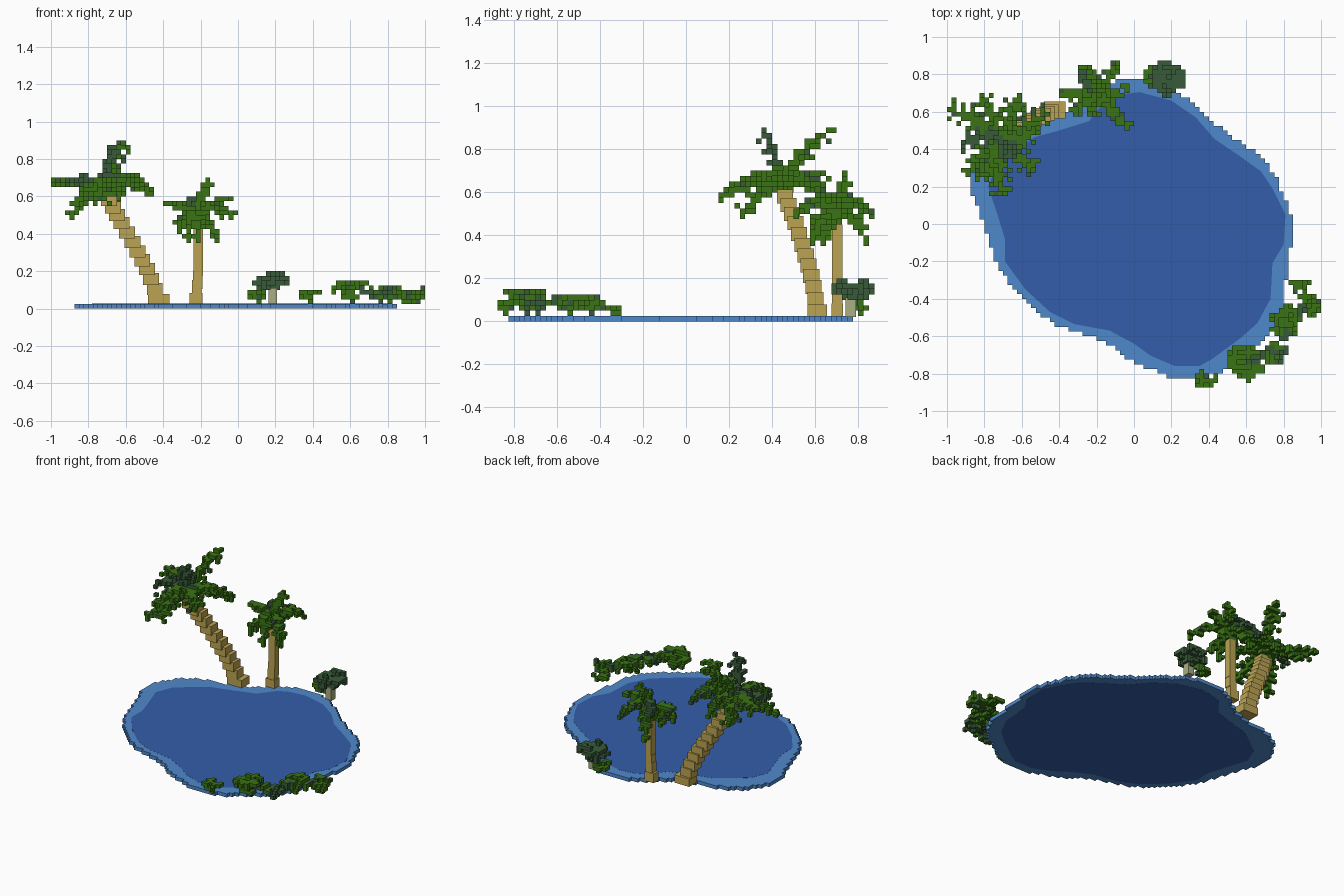
import bpy, bmesh, math, random
from mathutils import Vector, Matrix

if "Cube" in bpy.data.objects:
    bpy.data.objects.remove(bpy.data.objects["Cube"])

random.seed(4)
S = 0.025  # voxel size


def material(name, rgb):
    m = bpy.data.materials.new(name)
    m.diffuse_color = (*rgb, 1)
    m.use_nodes = True
    m.node_tree.nodes["Principled BSDF"].inputs["Base Color"].default_value = m.diffuse_color
    return m


SHALLOW = material("shallow blue", (0.078, 0.25, 0.60))
DEEP = material("deep blue", (0.034, 0.11, 0.41))
GREEN = material("leaf green", (0.042, 0.175, 0.007))
DARK = material("dark leaf green", (0.04, 0.105, 0.04))
TRUNK = material("tan bark", (0.50, 0.37, 0.085))
PALE = material("pale stem", (0.40, 0.43, 0.23))


def make(name, bm, mats):
    me = bpy.data.meshes.new(name)
    bm.to_mesh(me)
    bm.free()
    for m in mats:
        me.materials.append(m)
    ob = bpy.data.objects.new(name, me)
    bpy.context.collection.objects.link(ob)
    return ob


def voxels(name, cells, mats, hidden=(), z0=0.0):
    """Mesh of the exposed faces of a {(i, j, k): material slot} voxel set."""
    bm = bmesh.new()
    cache = {}

    def vert(p):
        if p not in cache:
            cache[p] = bm.verts.new((p[0] * S, p[1] * S, p[2] * S + z0))
        return cache[p]

    for c, slot in cells.items():
        if c in hidden:
            continue
        for a in range(3):
            u, v = (a + 1) % 3, (a + 2) % 3
            for d in (0, 1):
                n = list(c)
                n[a] += 1 if d else -1
                if tuple(n) in cells:
                    continue
                quad = []
                for du, dv in ((0, 0), (1, 0), (1, 1), (0, 1)):
                    p = list(c)
                    p[a] += d
                    p[u] += du
                    p[v] += dv
                    quad.append(vert(tuple(p)))
                f = bm.faces.new(quad if d else quad[::-1])
                f.material_index = slot
    return make(name, bm, mats)


def inside(x, y, poly):
    hit = False
    for (x1, y1), (x2, y2) in zip(poly, poly[1:] + poly[:1]):
        if (y1 > y) != (y2 > y) and x < (x2 - x1) * (y - y1) / (y2 - y1) + x1:
            hit = not hit
    return hit


# Pond: blocky shallow rim and a smooth-edged deep centre
RIM = [(-.07, .775), (.07, .775), (.17, .75), (.27, .68), (.41, .56), (.54, .45), (.67, .38),
       (.75, .27), (.81, .13), (.85, 0), (.845, -.11), (.82, -.2), (.81, -.35), (.8, -.45),
       (.73, -.59), (.59, -.7), (.46, -.79), (.33, -.835), (.22, -.835), (.11, -.785),
       (-.02, -.73), (-.1, -.66), (-.24, -.6), (-.4, -.55), (-.53, -.465), (-.65, -.35),
       (-.73, -.21), (-.78, -.08), (-.82, .05), (-.875, .19), (-.865, .32), (-.8, .43),
       (-.7, .52), (-.45, .57), (-.32, .61), (-.21, .71)]
CENTRE = [(.03, .705), (.2, .66), (.33, .57), (.43, .455), (.57, .36), (.68, .28), (.74, .19),
          (.81, .05), (.8, -.11), (.74, -.21), (.73, -.4), (.66, -.53), (.57, -.61), (.42, -.72),
          (.35, -.76), (.22, -.76), (.09, -.705), (0, -.64), (-.13, -.57), (-.32, -.535),
          (-.45, -.47), (-.58, -.35), (-.69, -.2), (-.69, -.08), (-.73, .05), (-.78, .2),
          (-.73, .32), (-.6, .42), (-.53, .465), (-.4, .5), (-.24, .55), (-.155, .66), (-.09, .69)]
slab, covered = {}, set()
for i in range(-40, 40):
    for j in range(-40, 40):
        if inside((i + .5) * S, (j + .5) * S, RIM):
            slab[i, j, 0] = 0
            if all(inside((i + a) * S, (j + b) * S, CENTRE) for a in (0, 1) for b in (0, 1)):
                covered.add((i, j, 0))
voxels("pond_rim", slab, [SHALLOW], covered, 0.0005)

bm = bmesh.new()
face = bm.faces.new([bm.verts.new((x, y, 0)) for x, y in CENTRE])
ext = bmesh.ops.extrude_face_region(bm, geom=[face])
bmesh.ops.translate(bm, verts=[v for v in ext["geom"] if isinstance(v, bmesh.types.BMVert)],
                    vec=(0, 0, 0.0262))
bmesh.ops.recalc_face_normals(bm, faces=bm.faces)
make("pond_centre", bm, [DEEP])


# Trunks: stacks of overlapping blocks
def trunk(name, path, sizes, steps, mat):
    bm = bmesh.new()
    for n in range(steps):
        t = n / (steps - 1) * (len(path) - 1)
        k = min(int(t), len(path) - 2)
        p = Vector(path[k]).lerp(Vector(path[k + 1]), t - k)
        w = sizes[0] if n == 0 else sizes[1]
        bmesh.ops.create_cube(bm, size=1, matrix=Matrix.Translation(p) @ Matrix.Diagonal((*w, 1)))
    make(name, bm, [mat])


trunk("leaning_palm_trunk",
      [(-.425, .61, .05), (-.48, .585, .2), (-.55, .55, .33), (-.63, .505, .47), (-.69, .46, .58)],
      [(.115, .09, .055), (.085, .075, .065)], 12, TRUNK)
trunk("upright_palm_trunk", [(-.225, .703, .05), (-.213, .703, .18), (-.213, .703, .4)],
      [(.07, .055, .065), (.05, .048, .1)], 6, TRUNK)
trunk("shrub_stem", [(.185, .765, .05), (.185, .765, .08)], [(.045, .05, .06)] * 2, 2, PALE)


# Leaves
def cell(p):
    return tuple(math.floor(c / S) for c in p)


def frond(cells, a, b, c, slot=0, leaf=2, thick=True):
    """Voxel frond along the curve through a, b, c with alternating drooping leaflets."""
    a, b, c = Vector(a), Vector(b), Vector(c)
    ctrl = 2 * b - (a + c) / 2
    n = max(4, int(((b - a).length + (c - b).length) / (S * 0.6)))
    side = (c - a).cross(Vector((0, 0, 1))).normalized()
    out = Vector((c.x - a.x, c.y - a.y, 0)).normalized()
    for i in range(n + 1):
        t = i / n
        p = a.lerp(ctrl, t).lerp(ctrl.lerp(c, t), t)
        cells.setdefault(cell(p), slot)
        if thick and t < 0.8:
            cells.setdefault(cell(p + side * S * .9), slot)
            cells.setdefault(cell(p - Vector((0, 0, S))), slot)
        if leaf and i % 2 and t < 0.93:
            s = 1 if (i // 2) % 2 else -1
            reach = leaf if t > 0.25 else 1
            for m in range(1, reach + 1):
                q = p + side * s * S * m + out * S * m * .5 - Vector((0, 0, S * .6 * (m - 1)))
                cells.setdefault(cell(q), slot if random.random() > .12 else 1)


def crown(name, centre, radius, fronds, dark, leaf):
    cells = {}
    c = Vector(centre)
    for n, (mid, tip) in enumerate(fronds):
        frond(cells, c, mid, tip, 1 if n in dark else 0, leaf)
    r = int(radius / S) + 1
    for i in range(-r, r + 1):
        for j in range(-r, r + 1):
            for k in range(-r, r + 1):
                d = Vector((i, j, k)) * S
                if d.length < radius:
                    cells.setdefault(cell(c + d), int(k >= 1 and i < 1))
    voxels(name, cells, [GREEN, DARK])


crown("leaning_palm_crown", (-.71, .46, .655), .06, [
    ((-.86, .55, .69), (-.99, .615, .68)),
    ((-.67, .56, .81), (-.62, .68, .885)),
    ((-.69, .42, .77), (-.65, .36, .885)),
    ((-.81, .36, .61), (-.89, .25, .48)),
    ((-.71, .29, .65), (-.70, .15, .57)),
    ((-.61, .37, .69), (-.53, .29, .63)),
    ((-.57, .54, .68), (-.47, .59, .6)),
    ((-.78, .58, .64), (-.81, .68, .55)),
    ((-.81, .46, .70), (-.91, .43, .67)),
    ((-.67, .57, .66), (-.64, .66, .57)),
    ((-.62, .47, .72), (-.51, .48, .68)),
    ((-.76, .33, .68), (-.79, .24, .6)),
], {2, 8}, 2)

crown("upright_palm_crown", (-.205, .70, .5), .05, [
    ((-.15, .78, .56), (-.09, .855, .49)),
    ((-.24, .78, .49), (-.26, .835, .37)),
    ((-.11, .61, .56), (-.035, .51, .49)),
    ((-.12, .71, .57), (-.04, .735, .58)),
    ((-.27, .64, .5), (-.32, .58, .42)),
    ((-.30, .69, .56), (-.39, .69, .56)),
    ((-.20, .72, .6), (-.165, .74, .68)),
    ((-.15, .67, .46), (-.105, .64, .36)),
    ((-.21, .63, .48), (-.21, .58, .37)),
    ((-.25, .74, .58), (-.29, .80, .53)),
], {9}, 1)


# Shrubs: short arching sprays around a foot point
def shrub(name, foot, rx, ry, height, count, dark_share, base=.03, turn=0.3):
    cells = {}
    f = Vector((*foot, base))
    for n in range(count):
        ang = turn + n * math.tau / count
        r = random.uniform(.8, 1)
        d = Vector((math.cos(ang) * rx * r, math.sin(ang) * ry * r, 0))
        top = height * random.uniform(.8, 1) - S * .5
        mid = f + d * .5 + Vector((0, 0, (top - base) * .9))
        tip = f + d + Vector((0, 0, (top - base) * random.uniform(.35, .95)))
        frond(cells, f, mid, tip, int(random.random() < dark_share), 1, False)
    cells = {k: v for k, v in cells.items() if k[2] > 0 and k[0] < 40}
    voxels(name, cells, [GREEN, DARK])


shrub("back_shrub", (.18, .78), .10, .09, .2, 9, .9, base=.085)
shrub("back_shrub_sprig", (.10, .80), .05, .04, .1, 3, 0, base=.04)
shrub("front_sprig", (.38, -.835), .05, .03, .11, 3, 0)
shrub("front_shrub", (.60, -.74), .10, .09, .165, 8, .1)
shrub("corner_shrub", (.75, -.69), .065, .055, .12, 6, .6)
shrub("side_shrub", (.81, -.53), .075, .10, .13, 7, .15)
shrub("outer_sprig", (.93, -.44), .08, .06, .11, 4, .3)
shrub("outer_sprig_back", (.89, -.34), .04, .05, .09, 3, 0, turn=1.2)
shrub("far_sprig", (.96, -.43), .05, .06, .12, 3, .3)
